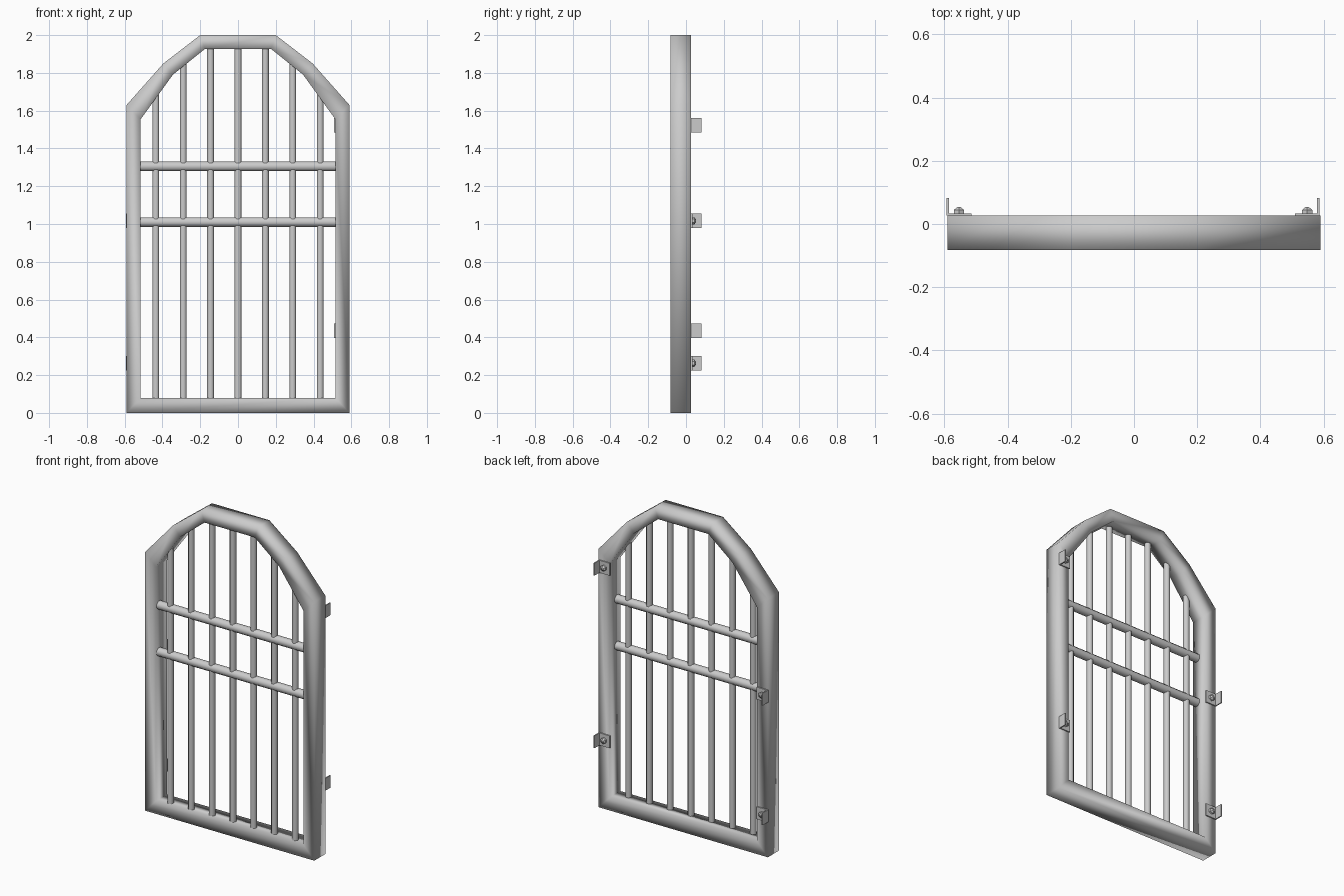
import bpy, bmesh
from math import radians, pi
from mathutils import Matrix, Vector

if "Cube" in bpy.data.objects:
    bpy.data.objects.remove(bpy.data.objects["Cube"])


def finish(name, bm, angle=None):
    bmesh.ops.recalc_face_normals(bm, faces=bm.faces[:])
    me = bpy.data.meshes.new(name)
    bm.to_mesh(me)
    bm.free()
    ob = bpy.data.objects.new(name, me)
    bpy.context.collection.objects.link(ob)
    bpy.ops.object.select_all(action='DESELECT')
    bpy.context.view_layer.objects.active = ob
    ob.select_set(True)
    if angle is None:
        bpy.ops.object.shade_smooth()
    else:
        bpy.ops.object.shade_smooth_by_angle(angle=radians(angle))
    return ob


def rod(name, a, b, r, sides):
    a, b = Vector(a), Vector(b)
    d = b - a
    bm = bmesh.new()
    rot = d.to_track_quat('Z', 'Y').to_matrix().to_4x4()
    m = Matrix.Translation((a + b) / 2) @ rot @ Matrix.Rotation(pi / sides, 4, 'Z')
    bmesh.ops.create_cone(bm, cap_ends=True, segments=sides, radius1=r,
                          radius2=r, depth=d.length, matrix=m)
    return finish(name, bm, 50)


# arched frame: outer and inner half outlines, mirrored into closed loops
Y0, Y1 = -0.083, 0.027
OUTER = [(0.59, 0), (0.59, 1.63), (0.395, 1.85), (0.2, 2.0)]
INNER = [(0.515, 0.08), (0.515, 1.555), (0.345, 1.79), (0.175, 1.927)]


def loop(half):
    return half + [(-x, z) for x, z in reversed(half)]


bm = bmesh.new()
rings = [[bm.verts.new((x, y, z)) for x, z in loop(h)]
         for h, y in ((OUTER, Y0), (INNER, Y0), (INNER, Y1), (OUTER, Y1))]
n = len(rings[0])
for k in range(4):
    p, q = rings[k], rings[(k + 1) % 4]
    for i in range(n):
        j = (i + 1) % n
        bm.faces.new((p[i], p[j], q[j], q[i]))
finish("frame", bm)


# vertical bars reaching up to the inner arch
def arch_height(x):
    x = abs(x)
    for (xa, za), (xb, zb) in zip(INNER[1:], INNER[2:]):
        if xb <= x <= xa:
            return za + (zb - za) * (xa - x) / (xa - xb)
    return INNER[-1][1]


BAR_Y = -0.05
for i in range(-3, 4):
    x = i * 0.145
    rod(f"vertical_bar_{i + 4}", (x, BAR_Y, 0.07),
        (x, BAR_Y, arch_height(x) + 0.02), 0.0195, 8)

# horizontal rails
for i, z in enumerate((1.01, 1.305)):
    rod(f"rail_{i + 1}", (-0.516, BAR_Y, z), (0.516, BAR_Y, z), 0.027, 8)


# angle brackets with a bolt, on the back of the frame
def bracket(name, x_edge, side, z):
    t, w, h = 0.007, 0.078, 0.039
    prof = [(0, Y1), (w, Y1), (w, Y1 + t), (t, Y1 + t), (t, 0.083), (0, 0.083)]
    bm = bmesh.new()
    vs = [bm.verts.new((x_edge - side * u, v, z - h)) for u, v in prof]
    f = bm.faces.new(vs)
    ext = bmesh.ops.extrude_face_region(bm, geom=[f])
    top = [e for e in ext["geom"] if isinstance(e, bmesh.types.BMVert)]
    bmesh.ops.translate(bm, verts=top, vec=(0, 0, 2 * h))
    finish(name, bm, 30)
    # bolt: short hexagonal shank and tapered head
    bx = x_edge - side * 0.039
    bm = bmesh.new()
    for ya, yb, ra, rb in ((0.033, 0.044, 0.019, 0.019), (0.044, 0.054, 0.019, 0.006)):
        m = Matrix.Translation((bx, (ya + yb) / 2, z)) @ Matrix.Rotation(-pi / 2, 4, 'X')
        bmesh.ops.create_cone(bm, cap_ends=True, segments=6, radius1=ra,
                              radius2=rb, depth=yb - ya, matrix=m)
    finish(name + "_bolt", bm, 30)


for i, z in enumerate((0.435, 1.523)):
    bracket(f"hinge_bracket_{i + 1}", 0.587, 1, z)
for i, z in enumerate((0.263, 1.017)):
    bracket(f"latch_bracket_{i + 1}", -0.593, -1, z)
